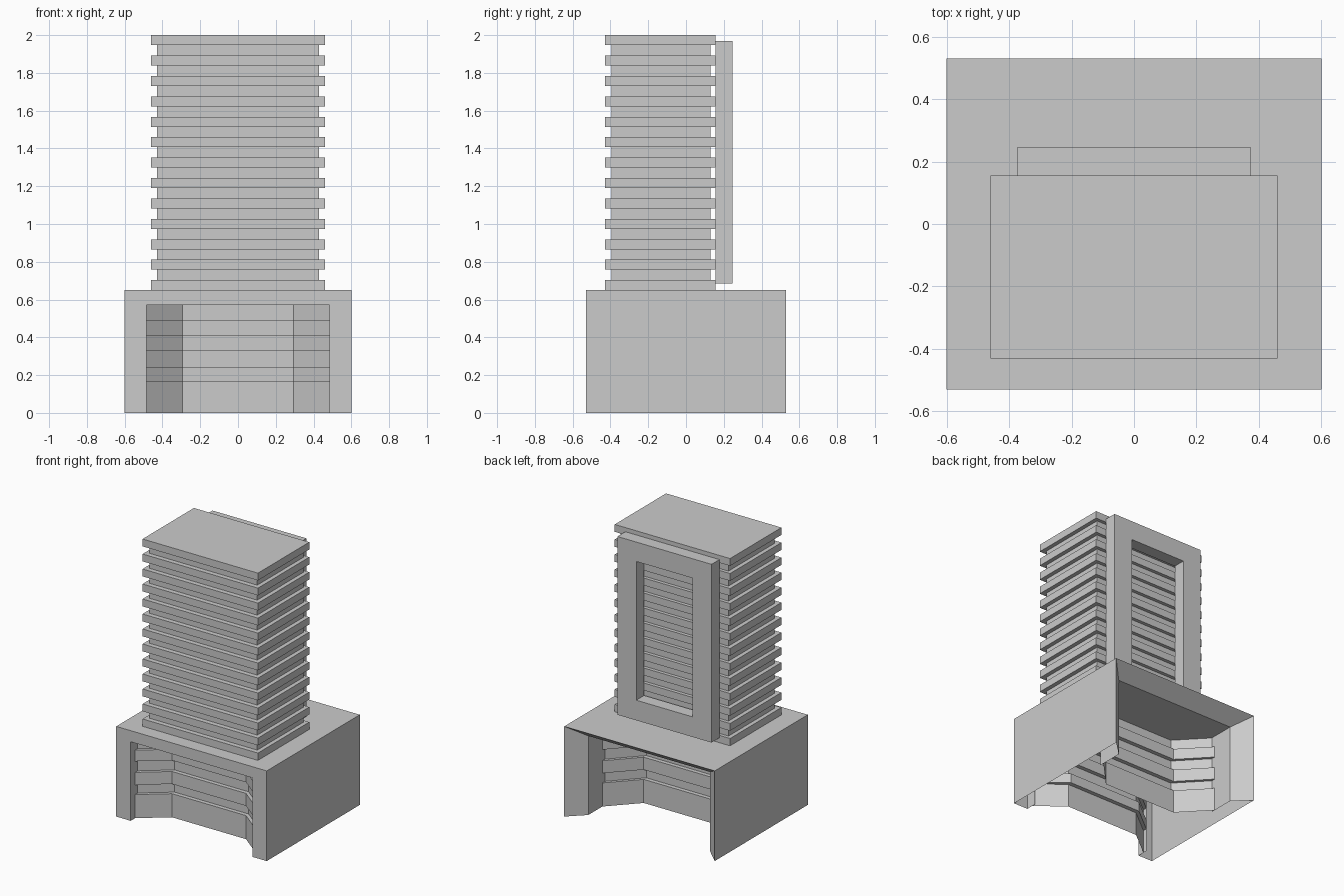
import bpy, bmesh

if "Cube" in bpy.data.objects:
    bpy.data.objects.remove(bpy.data.objects["Cube"])


def finish(name, bm):
    bmesh.ops.remove_doubles(bm, verts=bm.verts, dist=1e-5)
    bmesh.ops.recalc_face_normals(bm, faces=bm.faces)
    mesh = bpy.data.meshes.new(name)
    bm.to_mesh(mesh)
    bm.free()
    obj = bpy.data.objects.new(name, mesh)
    bpy.context.collection.objects.link(obj)
    return obj


def box(name, x, y, z):
    bm = bmesh.new()
    bmesh.ops.create_cube(bm, size=1)
    for v in bm.verts:
        v.co = [lo + (c + 0.5) * (hi - lo) for c, (lo, hi) in zip(v.co, (x, y, z))]
    return finish(name, bm)


def face(bm, *pts):
    bm.faces.new([bm.verts.new(p) for p in pts])


# Tower: core with thirteen projecting floor slabs
box("tower_core", (-0.43, 0.43), (-0.395, 0.13), (0.65, 1.98))
for i in range(13):
    z = 0.65 + i * 1.297 / 12
    box(f"floor_slab_{i + 1}", (-0.46, 0.46), (-0.43, 0.155), (z, z + 0.053))

# Rear frame: rectangular ring extruded backwards
bm = bmesh.new()
outer = [(-0.375, 0.685), (0.375, 0.685), (0.375, 1.97), (-0.375, 1.97)]
inner = [(-0.225, 0.83), (0.225, 0.83), (0.225, 1.83), (-0.225, 1.83)]
y0, y1 = 0.155, 0.245
for i in range(4):
    a, b, c, d = outer[i], outer[i - 1], inner[i - 1], inner[i]
    for y in (y0, y1):
        face(bm, *[(p[0], y, p[1]) for p in (a, b, c, d)])
    for p, q in ((a, b), (c, d)):
        face(bm, (p[0], y0, p[1]), (q[0], y0, q[1]), (q[0], y1, q[1]), (p[0], y1, p[1]))
finish("rear_frame", bm)

# Podium shell: roof, side walls, front border, flared rear border
W, D, H = 0.6, 0.53, 0.65
w, h, mid, flare = 0.485, 0.57, 0.295, 0.42
bm = bmesh.new()
face(bm, (-W, -D, H), (W, -D, H), (W, D, H), (-W, D, H))
for s in (-1, 1):
    face(bm, (s*W, -D, 0), (s*W, D, 0), (s*W, D, H), (s*W, -D, H))
for yo, yi in ((-D, -D), (D, flare)):
    for s in (-1, 1):
        face(bm, (s*W, yo, 0), (s*w, yi, 0), (s*w, yi, h), (s*W, yo, H))
    face(bm, (-W, yo, H), (W, yo, H), (w, yi, h), (-w, yi, h))
finish("podium_shell", bm)

# Banded niches at front and back: stepped facade, side reveals and ceiling
levels = [(0, 0), (0.17, 0), (0.17, 1), (0.24, 1), (0.24, 0), (0.33, 0),
          (0.33, 1), (0.41, 1), (0.41, 0), (0.49, 0), (0.49, 1), (h, 1)]


def niche(name, y_open, y_side, y_mid, step):
    def plan(z, k):
        d = k * step
        return [(-w, y_side + d, z), (-mid, y_mid + d, z),
                (mid, y_mid + d, z), (w, y_side + d, z)]
    bm = bmesh.new()
    for lo, hi in zip(levels, levels[1:]):
        a, b = plan(*lo), plan(*hi)
        for i in range(3):
            face(bm, a[i], a[i + 1], b[i + 1], b[i])
    for s in (-w, w):
        y = y_side + step
        face(bm, (s, y_open, 0), (s, y, 0), (s, y, h), (s, y_open, h))
    face(bm, (w, y_open, h), (-w, y_open, h), *plan(h, 1))
    finish(name, bm)


niche("front_niche", -D, -0.48, -0.33, 0.03)
niche("rear_niche", flare, 0.26, 0.06, -0.03)
